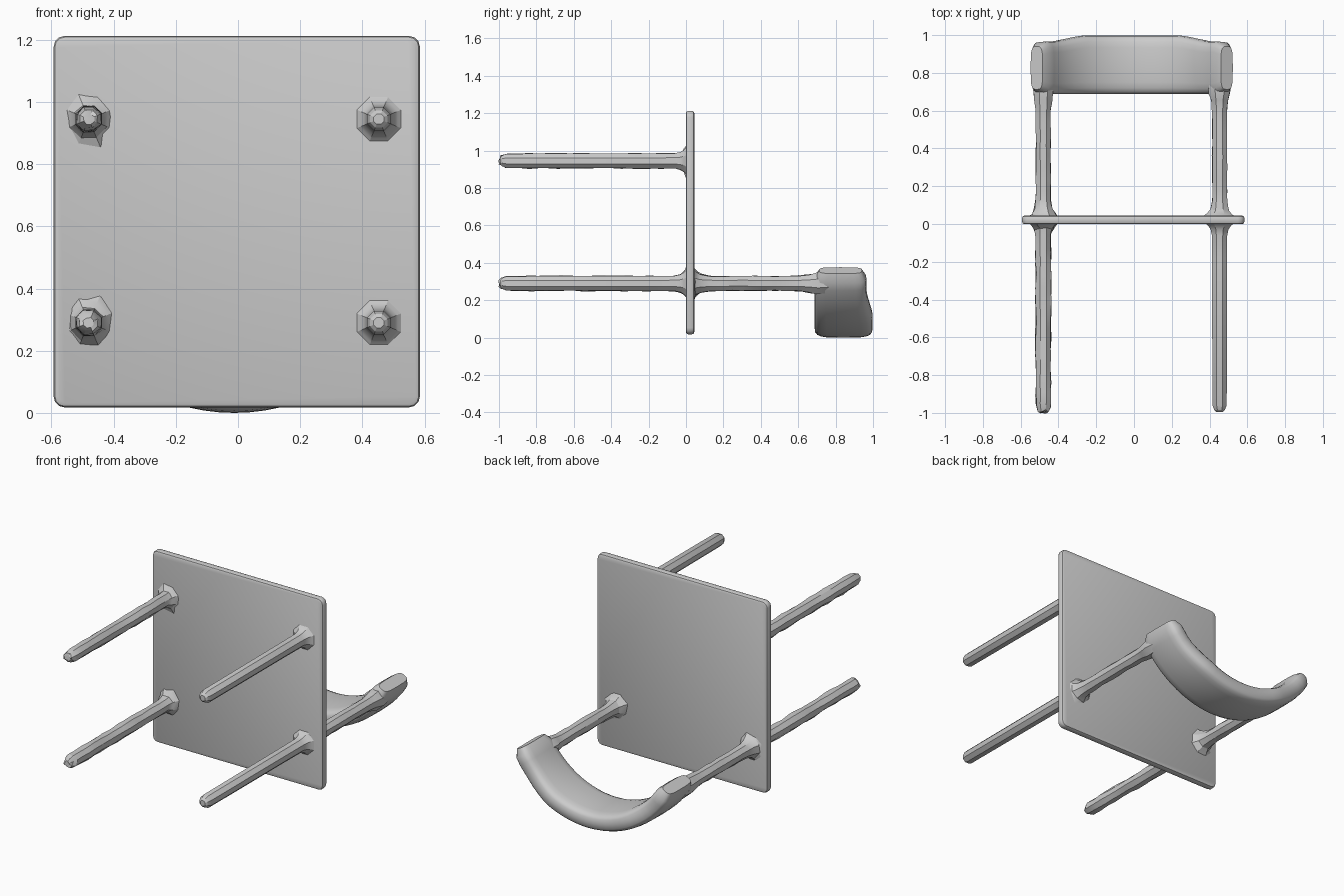
import bpy, bmesh, math, random
from mathutils import Vector

if "Cube" in bpy.data.objects:
    bpy.data.objects.remove(bpy.data.objects["Cube"])

random.seed(4)
grey = bpy.data.materials.new("plain grey")
grey.diffuse_color = (0.6, 0.6, 0.6, 1)
grey.use_nodes = True
grey.node_tree.nodes["Principled BSDF"].inputs["Base Color"].default_value = grey.diffuse_color


def finish(name, bm, angle=35):
    """Turn a bmesh into a named, shaded object."""
    bmesh.ops.recalc_face_normals(bm, faces=bm.faces)
    mesh = bpy.data.meshes.new(name)
    bm.to_mesh(mesh)
    bm.free()
    mesh.materials.append(grey)
    ob = bpy.data.objects.new(name, mesh)
    bpy.context.collection.objects.link(ob)
    bpy.ops.object.select_all(action='DESELECT')
    ob.select_set(True)
    bpy.context.view_layer.objects.active = ob
    bpy.ops.object.shade_smooth_by_angle(angle=math.radians(angle))
    return ob


def loft(name, rings, angle=35):
    """Skin a list of equal-length point rings and cap both ends."""
    bm = bmesh.new()
    vs = [[bm.verts.new(p) for p in ring] for ring in rings]
    n = len(vs[0])
    for a, b in zip(vs, vs[1:]):
        for i in range(n):
            bm.faces.new((a[i], a[(i + 1) % n], b[(i + 1) % n], b[i]))
    bm.faces.new(vs[0])
    bm.faces.new(vs[-1])
    return finish(name, bm, angle)


def rod(name, x, z, profile, jitter=0.0):
    """Eight-sided rod along y; profile holds (y, radius). Jitter roughens it."""
    rings = []
    for y, r in profile:
        ring = []
        for i in range(8):
            a = math.tau * (i + 0.5) / 8
            k = r * (1 + random.uniform(-jitter, jitter))
            dy = random.uniform(-jitter, jitter) * 0.12
            ring.append((x + k * math.cos(a), y + dy, z + k * math.sin(a)))
        rings.append(ring)
    return loft(name, rings, 25)


# Seat: upright plate with clipped corners and softly rounded rim
bm = bmesh.new()
bmesh.ops.create_cube(bm, size=1)
for v in bm.verts:
    v.co = Vector((v.co.x * 1.178 - 0.004, v.co.y * 0.046 + 0.022, v.co.z * 1.195 + 0.615))
corners = [e for e in bm.edges if abs(e.verts[0].co.y - e.verts[1].co.y) > 0.01]
bmesh.ops.bevel(bm, geom=corners, offset=0.035, segments=3, profile=0.5, affect='EDGES')
rim = [e for e in bm.edges if abs(e.verts[0].co.y - e.verts[1].co.y) < 0.001]
bmesh.ops.bevel(bm, geom=rim, offset=0.014, segments=2, profile=0.5, affect='EDGES')
finish("seat", bm)

# Legs: smooth on one side, rough-hewn on the other
tip = [(-0.995, 0.018), (-0.985, 0.03), (-0.96, 0.041)]
flare = [(-0.06, 0.044), (-0.03, 0.051), (-0.008, 0.066), (0.008, 0.09)]
rough = [(-0.9 + 0.07 * i, 0.043) for i in range(12)]
for level, z in (("lower", 0.29), ("upper", 0.945)):
    rod(level + "_left_leg", -0.48, z, tip + rough + flare, 0.09)
    rod(level + "_right_leg", 0.453, z, tip + [(-0.2, 0.043)] + flare)

# Posts between seat and backrest
post = [(0.036, 0.095), (0.052, 0.068), (0.08, 0.052), (0.12, 0.044)]
post += [(0.18 + 0.06 * i, 0.042) for i in range(7)]
post += [(0.6, 0.044), (0.65, 0.05), (0.7, 0.06), (0.76, 0.055)]
for side, x in (("left", -0.48), ("right", 0.453)):
    rod(side + "_back_post", x, 0.29, post, 0.08)

# Backrest: rounded cross-section swept along a downward-bowed arc
R, CX, CZ, STEPS, SIDES = 0.57, -0.012, 0.627, 28, 20
rings = []
for s in range(-STEPS // 2, STEPS // 2 + 1):
    t = s / (STEPS / 2)
    a = t * math.radians(62)
    end = max(0, (abs(t) - 0.9) / 0.1)          # rounding at both tips
    shrink = math.sqrt(1 - 0.6 * end ** 2)
    back = 0.998 - 0.032 * min(1, max(0, (abs(t) - 0.45) / 0.3))
    hy, mid = (back - 0.687) / 2, (back + 0.687) / 2
    hy *= 1 - 0.18 * end ** 2
    ring = []
    for i in range(SIDES):
        b = math.tau * i / SIDES
        c, d = math.cos(b), math.sin(b)
        y = mid + hy * math.copysign(abs(c) ** 0.45, c)
        r = R + 0.057 * shrink * math.copysign(abs(d) ** 0.6, d)
        ring.append((CX + r * math.sin(a), y, CZ - r * math.cos(a)))
    rings.append(ring)
loft("backrest", rings, 50)
